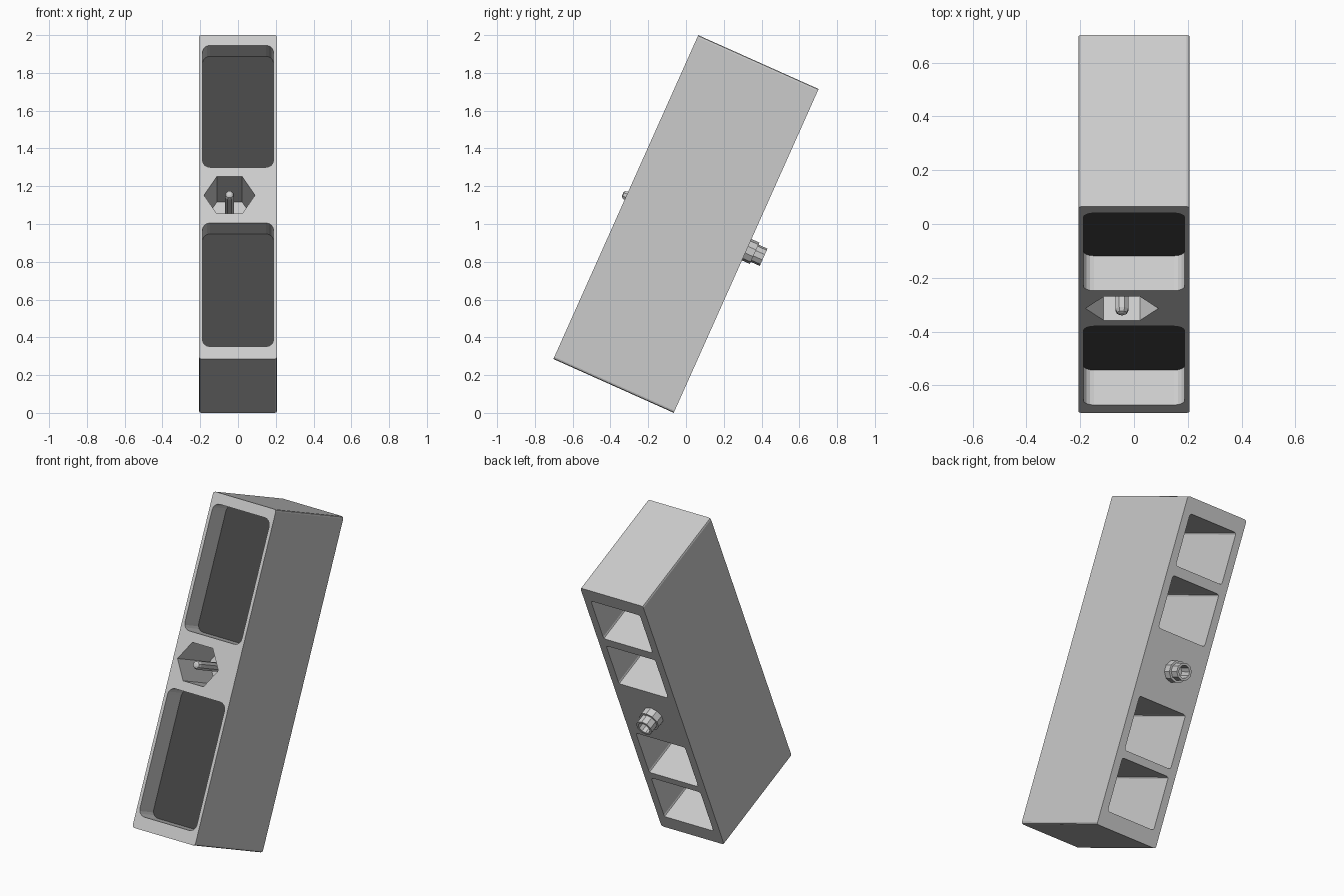
import bpy, bmesh
from math import radians, sin, cos, pi
from mathutils import Matrix

if "Cube" in bpy.data.objects:
    bpy.data.objects.remove(bpy.data.objects["Cube"])

# The whole unit leans back: parts are built upright around the origin, then placed
PLACE = Matrix.Translation((0, 0, 1)) @ Matrix.Rotation(radians(-24.1), 4, 'X')
HX, HY, HZ = 0.207, 0.349, 0.939
parts = []


def add_object(name, bm):
    bmesh.ops.recalc_face_normals(bm, faces=bm.faces[:])
    mesh = bpy.data.meshes.new(name)
    bm.to_mesh(mesh)
    bm.free()
    obj = bpy.data.objects.new(name, mesh)
    bpy.context.collection.objects.link(obj)
    return obj


def rounded_rect(hx, z0, z1, r, steps=4):
    pts = []
    corners = [(hx - r, z1 - r), (r - hx, z1 - r), (r - hx, z0 + r), (hx - r, z0 + r)]
    for i, (cx, cz) in enumerate(corners):
        for s in range(steps + 1):
            a = (i + s / steps) * pi / 2
            pts.append((cx + r * cos(a), cz + r * sin(a)))
    return pts


def prism(name, outline, y0, y1):
    bm = bmesh.new()
    face = bm.faces.new([bm.verts.new((x, y0, z)) for x, z in outline])
    new = bmesh.ops.extrude_face_region(bm, geom=[face])['geom']
    verts = [v for v in new if isinstance(v, bmesh.types.BMVert)]
    bmesh.ops.translate(bm, vec=(0, y1 - y0, 0), verts=verts)
    return add_object(name, bm)


def lathe(name, profile, cx, cz, sides):
    """Closed turned part along y from (y, radius) rings."""
    bm = bmesh.new()
    rings = []
    for y, r in profile:
        rings.append([bm.verts.new((cx + r * cos(2 * pi * (i + .5) / sides), y,
                                    cz + r * sin(2 * pi * (i + .5) / sides)))
                      for i in range(sides)])
    for a, b in zip(rings, rings[1:]):
        for i in range(sides):
            j = (i + 1) % sides
            bm.faces.new((a[i], a[j], b[j], b[i]))
    bm.faces.new(rings[0])
    bm.faces.new(rings[-1])
    return add_object(name, bm)


def cut(target, cutter):
    cutter.hide_render = True
    mod = target.modifiers.new("cut", 'BOOLEAN')
    mod.operation = 'DIFFERENCE'
    mod.solver = 'EXACT'
    mod.object = cutter
    bpy.context.view_layer.objects.active = target
    bpy.ops.object.modifier_apply(modifier=mod.name)
    bpy.data.objects.remove(cutter)


# Case with slightly rounded long edges
case = prism("case", rounded_rect(HX, -HZ, HZ, 0.012, 2), -HY, HY)
parts.append(case)

# Two front pockets with dark floor panels
dark = bpy.data.materials.new("dark_panel")
dark.diffuse_color = (0.06, 0.06, 0.06, 1)
dark.use_nodes = True
dark.node_tree.nodes["Principled BSDF"].inputs["Base Color"].default_value = dark.diffuse_color
for label, z0, z1 in (("upper", 0.173, 0.88), ("lower", -0.867, -0.15)):
    outline = rounded_rect(0.188, z0, z1, 0.04)
    cut(case, prism("pocket_cutter", outline, -HY - 0.05, -0.2))
    panel = prism(label + "_panel", outline, -0.207, -0.2)
    panel.data.materials.append(dark)
    parts.append(panel)

# Four deep back openings
for z0, z1 in ((0.555, 0.852), (0.2, 0.499), (-0.499, -0.19), (-0.848, -0.543)):
    cut(case, prism("opening_cutter", rounded_rect(0.162, z0, z1, 0.012, 2), HY + 0.05, -0.16))

# Hexagonal recess in the middle of the front
hexagon = [(-0.045 + 0.135 * cos(i * pi / 3), 0.011 + 0.124 * sin(i * pi / 3)) for i in range(6)]
cut(case, prism("recess_cutter", hexagon, -HY - 0.05, -HY + 0.33))

# Pin standing in the recess
parts.append(lathe("recess_pin", [(-0.01, 0.026), (-0.352, 0.026), (-0.366, 0.02), (-0.371, 0.01)],
                   -0.045, 0.008, 8))

# Hollow stepped socket on the back
parts.append(lathe("back_socket", [(HY - 0.01, 0.062), (0.395, 0.062), (0.395, 0.05), (0.447, 0.05),
                                   (0.447, 0.036), (0.375, 0.036)], -0.01, 0.007, 10))

for obj in parts:
    obj.matrix_world = PLACE
